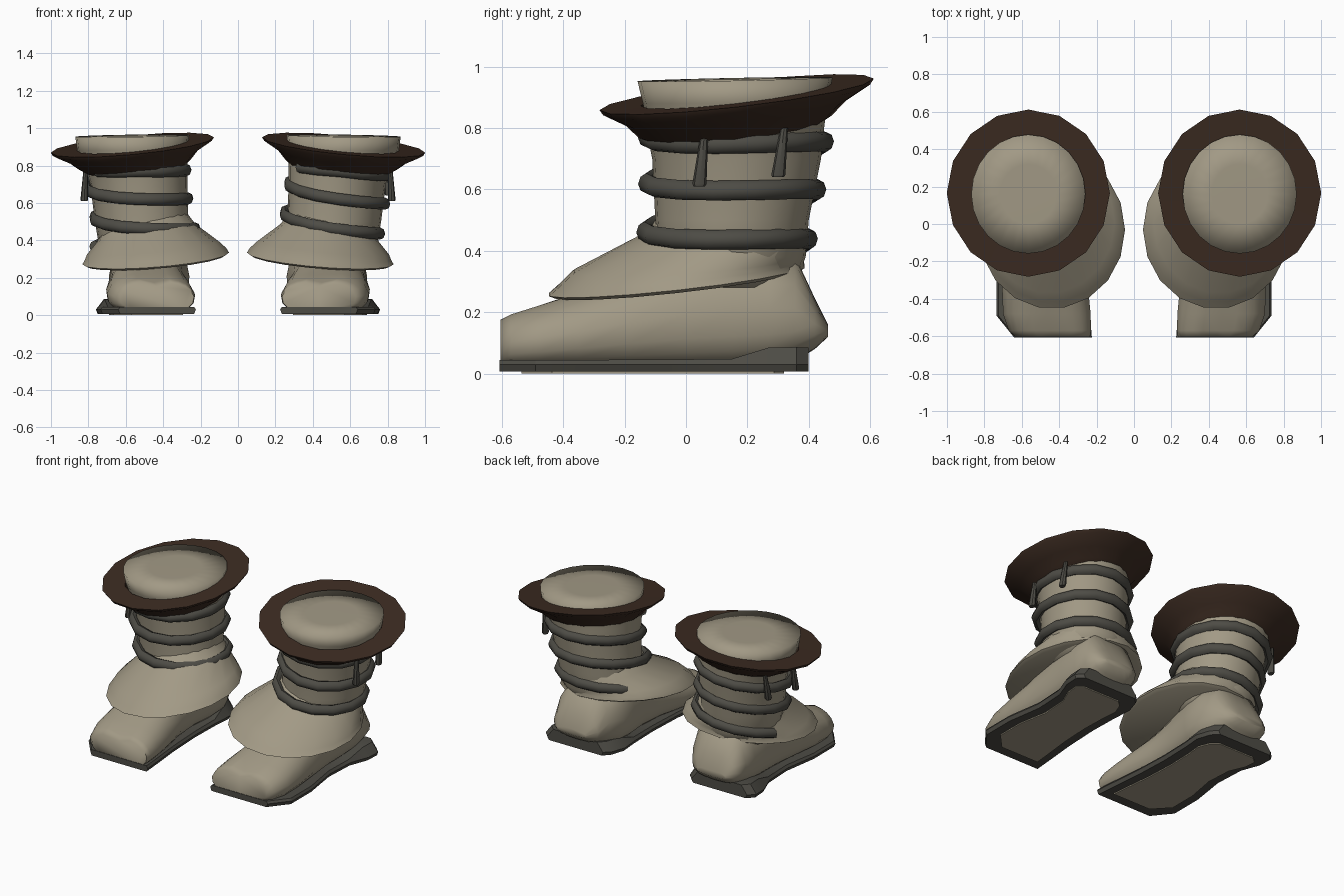
import bpy, bmesh, math
from mathutils import Vector

if "Cube" in bpy.data.objects:
    bpy.data.objects.remove(bpy.data.objects["Cube"])


def material(name, rgb):
    m = bpy.data.materials.new(name)
    m.diffuse_color = (*rgb, 1)
    m.use_nodes = True
    m.node_tree.nodes["Principled BSDF"].inputs["Base Color"].default_value = m.diffuse_color
    return m


CLOTH = material("beige_cloth", (0.36, 0.32, 0.235))
TRIM = material("dark_brown_fur", (0.046, 0.025, 0.016))
STRAP = material("grey_leather", (0.075, 0.072, 0.06))


def loft(name, rings, mat, angle=40, caps=True, closed=False, mirror=True):
    """Skin a list of equal-length point rings, mirrored to the other foot."""
    bm = bmesh.new()
    loops = [[bm.verts.new(p) for p in ring] for ring in rings]
    pairs = list(zip(loops, loops[1:]))
    if closed:
        pairs.append((loops[-1], loops[0]))
    for a, b in pairs:
        n = len(a)
        for i in range(n):
            j = (i + 1) % n
            bm.faces.new((a[i], a[j], b[j], b[i]))
    if caps and not closed:
        bm.faces.new(loops[0])
        bm.faces.new(loops[-1])
    bmesh.ops.recalc_face_normals(bm, faces=bm.faces)
    mesh = bpy.data.meshes.new(name)
    bm.to_mesh(mesh)
    bm.free()
    mesh.materials.append(mat)
    ob = bpy.data.objects.new(name, mesh)
    bpy.context.collection.objects.link(ob)
    bpy.ops.object.select_all(action='DESELECT')
    ob.select_set(True)
    bpy.context.view_layer.objects.active = ob
    bpy.ops.object.shade_smooth_by_angle(angle=math.radians(angle))
    if mirror:
        mod = ob.modifiers.new("other_foot", 'MIRROR')
        mod.use_mirror_merge = False
    return ob


def ellipse(cx, cy, z, rx, ry, sx=0.0, sy=0.0, n=16):
    """Ellipse in plan, with height sloping by sx and sy about its centre."""
    pts = []
    for i in range(n):
        t = 2 * math.pi * i / n
        dx, dy = rx * math.cos(t), ry * math.sin(t)
        pts.append((cx + dx, cy + dy, z + sx * dx + sy * dy))
    return pts


# Leg shaft with its softly shaded filled top
loft("leg_shaft", [ellipse(*r, n=24) for r in [
    (0.49, 0.15, 0.28, 0.20, 0.20),
    (0.50, 0.15, 0.38, 0.245, 0.24),
    (0.515, 0.15, 0.50, 0.25, 0.25),
    (0.53, 0.165, 0.70, 0.26, 0.275),
    (0.545, 0.16, 0.80, 0.275, 0.29),
    (0.565, 0.16, 0.88, 0.295, 0.30),
    (0.565, 0.16, 0.959, 0.305, 0.318, -0.015, 0.02),
    (0.565, 0.16, 0.961, 0.15, 0.16, -0.015, 0.02),
    (0.565, 0.16, 0.961, 0.03, 0.03, -0.015, 0.02)]], CLOTH, angle=120)

# Tilted collar that flares out from the shaft
SX, SY = -0.095, 0.115
loft("collar", [ellipse(*r, SX, SY) for r in [
    (0.565, 0.162, 0.908, 0.298, 0.310),
    (0.565, 0.165, 0.910, 0.436, 0.447),
    (0.565, 0.165, 0.892, 0.425, 0.435),
    (0.56, 0.163, 0.848, 0.345, 0.358),
    (0.55, 0.16, 0.805, 0.298, 0.315),
    (0.545, 0.16, 0.785, 0.27, 0.28)]], TRIM, caps=False, closed=True)

# Ankle skirt, spreading over the foot at the front and sides
loft("ankle_skirt", [ellipse(*r, n=18) for r in [
    (0.50, 0.14, 0.50, 0.23, 0.23, -0.18, -0.02),
    (0.49, 0.125, 0.44, 0.263, 0.275, -0.18, -0.02),
    (0.455, 0.01, 0.36, 0.352, 0.38, -0.10, 0.07),
    (0.44, -0.015, 0.328, 0.378, 0.403, -0.08, 0.10),
    (0.44, -0.03, 0.303, 0.392, 0.423, -0.08, 0.11),
    (0.44, -0.03, 0.292, 0.37, 0.40, -0.08, 0.11)]], CLOTH)


def foot_section(y, x0, x1, z0, z1, taper, dip, n=20):
    """Rounded box section, narrowed at the top, with a toe groove."""
    cx, cz, hx, hz = (x0 + x1) / 2, (z0 + z1) / 2, (x1 - x0) / 2, (z1 - z0) / 2
    pts = []
    for i in range(n):
        t = 2 * math.pi * i / n
        c, s = math.cos(t), math.sin(t)
        u = math.copysign(abs(c) ** 0.7, c)
        v = math.copysign(abs(s) ** 0.7, s)
        groove = dip * max(0, v) * max(0, 1 - abs(u + 0.05) * 3)
        pts.append((cx + hx * u * (1 - taper * max(0, v)), y,
                    cz + hz * v - groove))
    return pts


# Foot, from blunt split toe to sloping heel
loft("foot", [foot_section(*r) for r in [
    (-0.605, 0.235, 0.63, 0.02, 0.178, 0.15, 0.03),
    (-0.57, 0.23, 0.67, 0.012, 0.196, 0.15, 0.025),
    (-0.48, 0.232, 0.70, 0.01, 0.225, 0.18, 0.01),
    (-0.35, 0.245, 0.705, 0.01, 0.265, 0.22, 0.0),
    (-0.18, 0.275, 0.695, 0.01, 0.325, 0.25, 0.0),
    (0.0, 0.28, 0.685, 0.01, 0.38, 0.15, 0.0),
    (0.15, 0.26, 0.69, 0.012, 0.40, 0.10, 0.0),
    (0.27, 0.26, 0.69, 0.02, 0.40, 0.12, 0.0),
    (0.355, 0.30, 0.68, 0.04, 0.385, 0.20, 0.0),
    (0.42, 0.34, 0.66, 0.08, 0.245, 0.2, 0.0),
    (0.463, 0.40, 0.61, 0.12, 0.16, 0.1, 0.0)]], CLOTH, angle=75)

# Flat sole with a raised and wider heel: y, inner x, outer x, top height
STATIONS = [(-0.608, 0.225, 0.64, 0.045), (-0.49, 0.235, 0.735, 0.045),
            (-0.28, 0.255, 0.735, 0.045), (-0.05, 0.265, 0.70, 0.046),
            (0.15, 0.26, 0.71, 0.048), (0.27, 0.25, 0.755, 0.085),
            (0.36, 0.28, 0.76, 0.086), (0.40, 0.32, 0.72, 0.085)]


def sole_section(y, x0, x1, top):
    e = 0.01 + (top - 0.045) * 0.8
    return [(x0 + 0.01, y, 0.007), (x1 - 0.01, y, 0.007), (x1, y, 0.03),
            (x1 - e, y, top), (x0 + e, y, top), (x0, y, 0.03)]


def patch_section(y, x0, x1, top):
    a, b = x0 + 0.07, x1 - 0.07
    y = y * 0.85 - 0.02
    return [(a, y, 0.0), (b, y, 0.0), (b, y, 0.009), (a, y, 0.009)]


loft("sole", [sole_section(*s) for s in STATIONS], STRAP, angle=25)
loft("sole_patch", [patch_section(*s) for s in STATIONS], CLOTH, angle=25)


# Strap winding down each leg: height at front, centre x, y and radii per turn
TURNS = [(0.80, 0.54, 0.163, 0.27, 0.292), (0.65, 0.535, 0.163, 0.268, 0.292),
         (0.49, 0.50, 0.135, 0.262, 0.270), (0.33, 0.48, 0.125, 0.30, 0.275)]


def wound_strap(name, side, r=0.032, per_turn=14, m=8):
    rings = []
    for i in range(-2, int(2.75 * per_turn) + 1):
        turn = max(0, i / per_turn)
        k = min(int(turn), 2)
        z, cx, cy, rx, ry = (a + (b - a) * (turn - k)
                             for a, b in zip(TURNS[k], TURNS[k + 1]))
        t = 2 * math.pi * (i / per_turn - 0.25)
        ring = []
        for j in range(m):
            a = 2 * math.pi * j / m
            d = r * 0.85 * math.cos(a)
            dx, dy = (rx + d) * math.cos(t), (ry + d) * math.sin(t)
            ring.append((side * cx + dx, cy + dy, z - side * 0.05 * dx
                         + 0.1 * dy + r * math.sin(a)))
        rings.append(ring)
    loft(name, rings, STRAP, angle=50, mirror=False)


wound_strap("right_leg_strap", 1)
wound_strap("left_leg_strap", -1)


def tassel(name, top, bottom):
    a, b = Vector(top), Vector(bottom)
    rings = []
    for f, r in [(0, 0.012), (0.15, 0.014), (0.95, 0.023), (1, 0.019)]:
        p = a.lerp(b, f)
        rings.append(ellipse(p.x, p.y, p.z, r * 0.9, r, n=8))
    loft(name, rings, STRAP)


# Hanging strap ends on the outer side
tassel("front_tassel", (0.815, 0.06, 0.78), (0.822, 0.043, 0.61))
tassel("rear_tassel", (0.795, 0.32, 0.80), (0.805, 0.30, 0.64))
